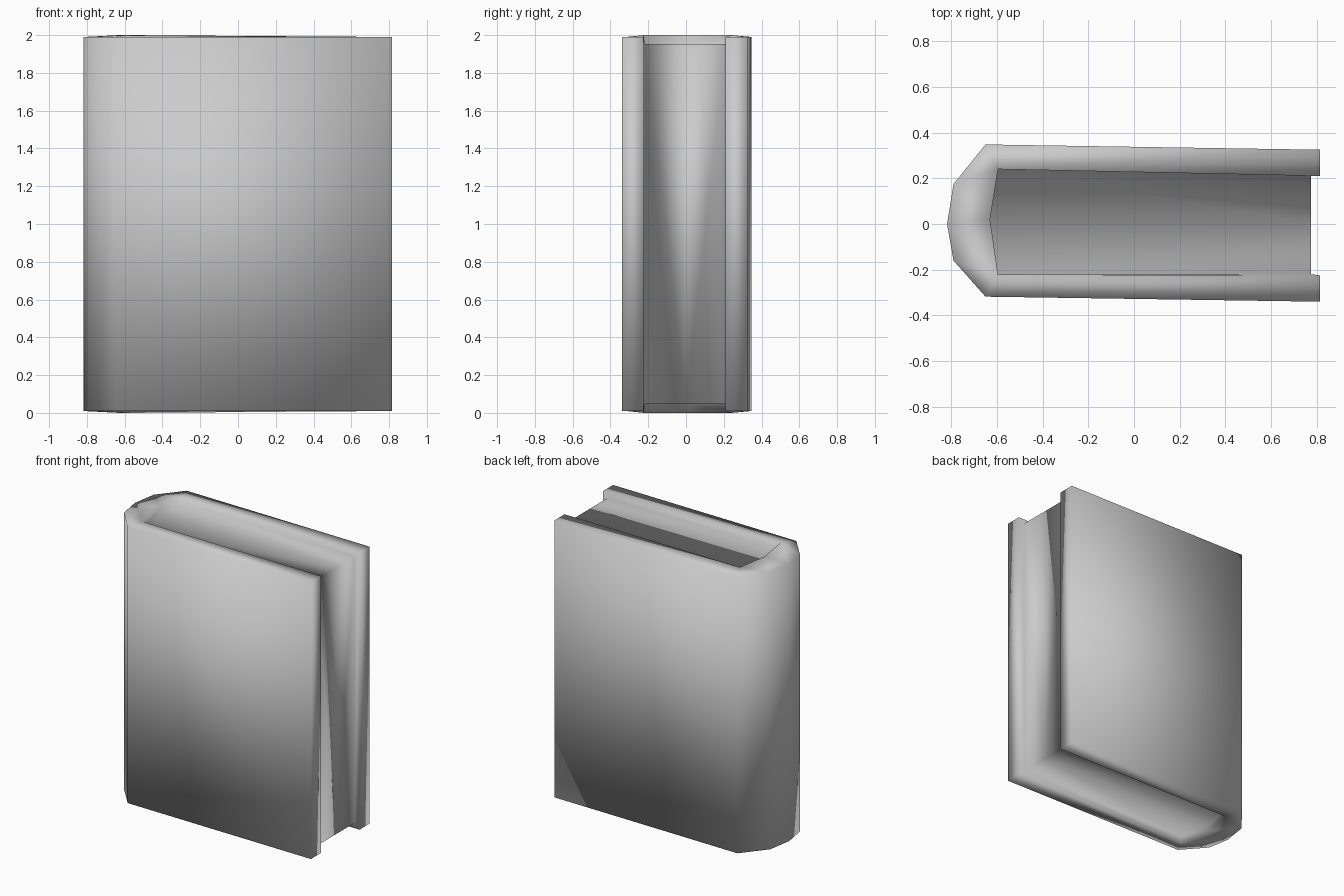
import bpy
import bmesh

cube = bpy.data.objects.get("Cube")
if cube:
    bpy.data.objects.remove(cube, do_unlink=True)

HEIGHT = 2.0
EDGE, HUMP, PAGE = 1.99, 2.0, 1.953   # top heights of cover, spine and pages

# Plan points: outside of the cover, inside rim of the cover, page block
outer = [(0.815, 0.325), (-0.65, 0.348), (-0.79, 0.175), (-0.818, 0.0),
         (-0.79, -0.16), (-0.65, -0.318), (0.815, -0.34)]
rim = [(0.815, 0.21), (-0.595, 0.24), (-0.63, 0.02), (-0.595, -0.222), (0.815, -0.225)]
pages = [(0.775, 0.21), (-0.595, 0.24), (-0.63, 0.02), (-0.595, -0.222),
         (0.775, -0.22), (0.775, 0.0)]

bm = bmesh.new()


def columns(points, heights):
    """Matching top and bottom vertices for each plan point."""
    return [[bm.verts.new((x, y, z)) for z in (h, HEIGHT - h)]
            for (x, y), h in zip(points, heights)]


def wall(a, b):
    """Upright face between two columns."""
    bm.faces.new((a[0], b[0], b[1], a[1]))


def both_ends(*cols):
    """The same face at the head and at the foot of the book."""
    for end in (0, 1):
        bm.faces.new([c[end] for c in cols])


O = columns(outer, [EDGE] * len(outer))
R = columns(rim, [EDGE, HUMP, HUMP, HUMP, EDGE])
P = columns(pages, [PAGE] * len(pages))

# Cover boards and rounded spine
for a, b in zip(O, O[1:]):
    wall(a, b)

# Cover edges at head and foot
both_ends(O[0], O[1], R[1], R[0])
both_ends(O[1], O[2], R[1])
both_ends(O[2], O[3], R[2], R[1])
both_ends(O[3], O[4], R[3], R[2])
both_ends(O[4], O[5], R[3])
both_ends(O[5], O[6], R[4], R[3])

# Inside of the cover, standing proud of the pages
for i in range(4):
    both_ends(R[i], R[i + 1], P[i + 1], P[i])

# Cover edges and lips beside the fore edge
for o, r, p in ((O[0], R[0], P[0]), (O[6], R[4], P[4])):
    wall(o, r)
    wall(r, p)

# Page block: fore edge, head and foot
front, back, middle = P[4], P[0], P[5]
wall(back, middle)
bm.faces.new((front[0], front[1], middle[1]))
bm.faces.new((front[0], middle[1], middle[0]))
both_ends(P[1], back, middle)
both_ends(P[1], middle, P[2])
both_ends(P[2], middle, P[3])
both_ends(P[3], middle, front)

bmesh.ops.recalc_face_normals(bm, faces=bm.faces)
for face in bm.faces:
    face.smooth = True

mesh = bpy.data.meshes.new("book")
bm.to_mesh(mesh)
bm.free()

# Plain grey finish
grey = bpy.data.materials.new("grey")
grey.use_nodes = True
colour = (0.6, 0.6, 0.6, 1.0)
grey.diffuse_color = colour
grey.node_tree.nodes["Principled BSDF"].inputs["Base Color"].default_value = colour
mesh.materials.append(grey)

book = bpy.data.objects.new("book", mesh)
bpy.context.collection.objects.link(book)
